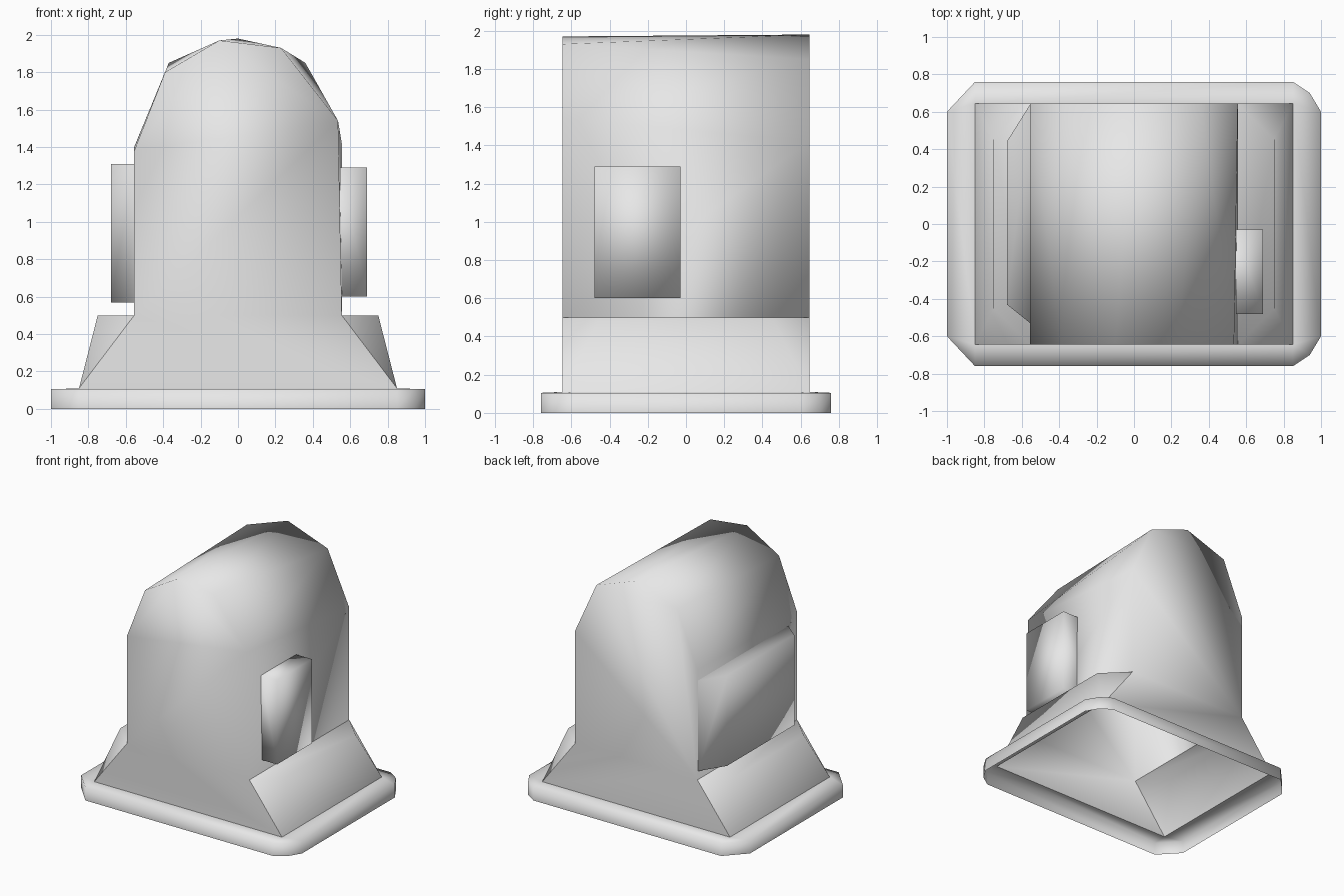
import bpy, bmesh
from mathutils import Vector

cube = bpy.data.objects.get("Cube")
if cube:
    bpy.data.objects.remove(cube, do_unlink=True)

GREY = (0.8, 0.8, 0.8, 1)
mat = bpy.data.materials.new("light_grey")
mat.use_nodes = True
mat.diffuse_color = GREY
mat.node_tree.nodes["Principled BSDF"].inputs["Base Color"].default_value = GREY


def build(name, loops, faces, center):
    """Smooth open shell from point loops; faces are lists of (loop, index)."""
    bm = bmesh.new()
    verts = [[bm.verts.new(p) for p in loop] for loop in loops]
    for face in faces:
        bm.faces.new([verts[a][i] for a, i in face])
    bmesh.ops.recalc_face_normals(bm, faces=bm.faces)
    ref = Vector(center)
    facing = sum(f.normal.dot(f.calc_center_median() - ref) * f.calc_area() for f in bm.faces)
    if facing < 0:
        bmesh.ops.reverse_faces(bm, faces=bm.faces)
    for f in bm.faces:
        f.smooth = True
    mesh = bpy.data.meshes.new(name)
    bm.to_mesh(mesh)
    bm.free()
    mesh.materials.append(mat)
    obj = bpy.data.objects.new(name, mesh)
    bpy.context.collection.objects.link(obj)
    return obj


DEPTH, FOOT, NECK = 0.645, 0.85, 0.555
LOW, SILL = 0.11, 0.5

# Domed body: front and back arches joined by a roof and side walls
front_arch = [(0.535, 1.54), (0.23, 1.93), (-0.1, 1.97), (-0.39, 1.8), (-NECK, 1.38)]
back_arch = [(NECK, 1.42), (0.36, 1.85), (0, 1.98), (-0.37, 1.85), (-NECK, 1.4)]


def outline(arch, y):
    pts = [(FOOT, LOW), (NECK, SILL)] + arch + [(-NECK, SILL), (-FOOT, LOW)]
    return [(x, y, z) for x, z in pts]


loops = [outline(front_arch, -DEPTH), outline(back_arch, DEPTH)]
last = len(loops[0]) - 1
faces = [[(0, i), (0, i + 1), (1, i + 1), (1, i)] for i in range(1, last - 1)]
for a in (0, 1):
    faces.append([(a, i) for i in range(1, last)])
    faces.append([(a, 0), (a, 1), (a, last - 1), (a, last)])
build("domed_body", loops, faces, (0, 0, 1))

# Side skirts: wedge shaped ledges over the flared feet
for side, name in ((1, "left_skirt"), (-1, "right_skirt")):
    loops = [[(side * NECK, y, SILL), (side * 0.75, y * 0.7, SILL), (side * FOOT, y, LOW)]
             for y in (-DEPTH, DEPTH)]
    faces = [[(0, i), (0, i + 1), (1, i + 1), (1, i)] for i in (0, 1)]
    faces += [[(a, 0), (a, 1), (a, 2)] for a in (0, 1)]
    build(name, loops, faces, (side * NECK, 0, 0.2))


# Side panels: raised blocks, open against the wall
def panel(name, x_in, x_out, base, top, z0, z1):
    loops = []
    for x, (y0, y1) in ((x_in, base), (x_out, top)):
        loops.append([(x, y0, z0), (x, y1, z0), (x, y1, z1), (x, y0, z1)])
    faces = [[(0, i), (0, (i + 1) % 4), (1, (i + 1) % 4), (1, i)] for i in range(4)]
    faces.append([(1, i) for i in range(4)])
    build(name, loops, faces, (x_in, sum(base) / 2, (z0 + z1) / 2))


panel("left_panel", 0.545, 0.69, (-0.48, -0.03), (-0.48, -0.03), 0.6, 1.29)
panel("right_panel", -NECK, -0.68, (-0.53, 0.64), (-0.43, 0.44), 0.57, 1.31)

# Base rim: top ring and outer wall, hollow underneath
half = [(FOOT, 0.76), (0.94, 0.7), (1, 0.6)]
rim = half + [(x, -y) for x, y in reversed(half)]
rim += [(-FOOT, -0.76), (-1, -0.6), (-1, 0.6), (-FOOT, 0.76)]
inner = [(FOOT if x > 0 else -FOOT, DEPTH if y > 0 else -DEPTH) for x, y in rim]
corners = list(dict.fromkeys(inner))
hole = [corners.index(p) for p in inner]
loops = [[(x, y, LOW) for x, y in corners],
         [(x, y, LOW - 0.005) for x, y in rim],
         [(x, y, 0) for x, y in rim]]
faces = []
for i in range(len(rim)):
    j = (i + 1) % len(rim)
    faces.append([(1, i), (1, j), (2, j), (2, i)])
    ring = [(0, hole[i]), (1, i), (1, j)]
    if hole[j] != hole[i]:
        ring.append((0, hole[j]))
    faces.append(ring)
build("base_rim", loops, faces, (0, 0, 0))
